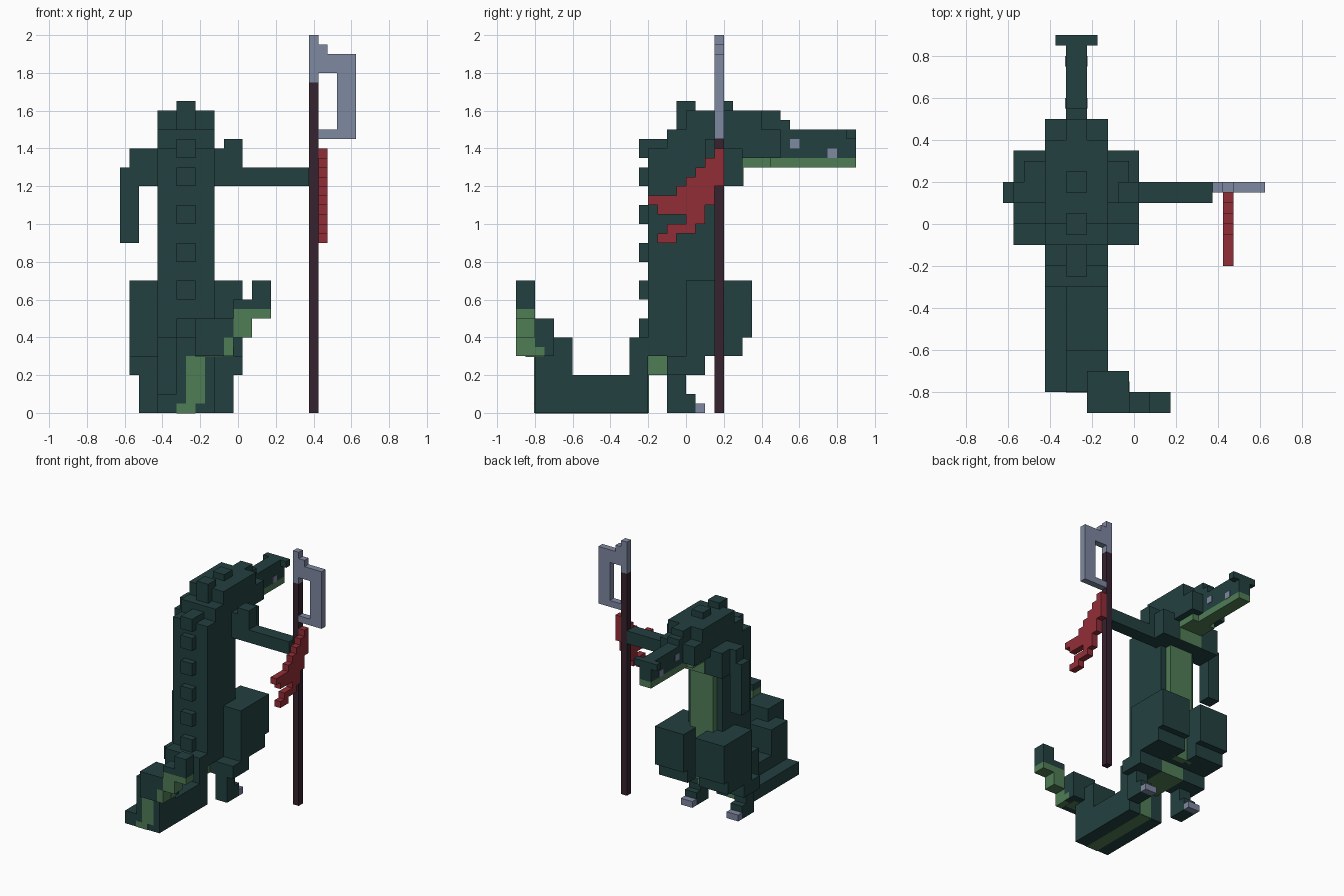
import bpy, bmesh

def material(name, rgb):
    m = bpy.data.materials.new(name)
    m.diffuse_color = (*rgb, 1)
    return m

HIDE = material("dark teal hide", (0.0168, 0.0513, 0.0513))
BELLY = material("light green belly", (0.080, 0.205, 0.093))
STEEL = material("blue grey steel", (0.21, 0.246, 0.352))
WOOD = material("dark wood", (0.037, 0.016, 0.027))
CLOTH = material("red cloth", (0.288, 0.027, 0.037))

CX = -0.275  # centre line of the creature

def boxes(name, mat, items):
    """One object from axis-aligned boxes (x0, x1, y0, y1, z0, z1)."""
    bm = bmesh.new()
    for x0, x1, y0, y1, z0, z1 in items:
        r = bmesh.ops.create_cube(bm, size=1)
        bmesh.ops.scale(bm, vec=(x1 - x0, y1 - y0, z1 - z0), verts=r["verts"])
        bmesh.ops.translate(bm, vec=((x0 + x1) / 2, (y0 + y1) / 2, (z0 + z1) / 2), verts=r["verts"])
    me = bpy.data.meshes.new(name)
    bm.to_mesh(me)
    bm.free()
    me.materials.append(mat)
    ob = bpy.data.objects.new(name, me)
    bpy.context.collection.objects.link(ob)
    return ob

def mid(w, *yz):
    """Box of width w on the centre line."""
    return (CX - w / 2, CX + w / 2, *yz)

def both(a, b, *yz):
    """Mirrored pair of boxes, offsets a..b from the centre line."""
    return [(CX + a, CX + b, *yz), (CX - b, CX - a, *yz)]

# torso, shoulders and back spikes
boxes("torso", HIDE, [mid(.3, -.2, .15, .3, 1.4), mid(.3, -.3, -.2, 0, .4)])
boxes("neck", HIDE, [mid(.3, -.1, .3, 1.35, 1.5)])
boxes("shoulders", HIDE, [mid(.5, .1, .3, 1.2, 1.4)])
boxes("belly", BELLY, [mid(.2, .15, .2, .3, 1.2), mid(.2, -.2, .1, .2, .3),
                       mid(.2, .3, .304, 1.2, 1.35), mid(.1, -.2, -.196, 0, .2)])
spikes = [mid(.1, -.25, -.2, z, z + .1) for z in (.4, .6, .8, 1.0, 1.2)]
spikes += [mid(.1, -.25, -.1, 1.35, 1.45), mid(.1, -.05, .05, 1.5, 1.65), mid(.1, .15, .25, 1.6, 1.65)]
boxes("back_spikes", HIDE, spikes)

# head and snout
boxes("head", HIDE, [mid(.3, 0, .4, 1.5, 1.6), mid(.3, .3, .5, 1.35, 1.5),
                     mid(.1, .4, .5, 1.5, 1.6), mid(.1, .5, .55, 1.5, 1.55)])
boxes("snout", HIDE, [mid(.1, .5, .9, 1.35, 1.5), mid(.2, .85, .9, 1.45, 1.5)])
boxes("jaw", BELLY, [mid(.1, .3, .9, 1.3, 1.35), mid(.2, .304, .45, 1.3, 1.35)])
boxes("eyes", STEEL, both(.05, .054, .55, .6, 1.4, 1.45))
boxes("teeth", STEEL, both(.05, .054, .75, .8, 1.35, 1.4))

# arms
boxes("right_arm", HIDE, [(-.075, .375, .1, .2, 1.2, 1.3), (-.075, .025, .1, .2, 1.3, 1.45)])
boxes("left_arm", HIDE, [(-.625, -.525, .1, .2, .9, 1.3), (-.575, -.475, .1, .2, 1.3, 1.4)])

# legs
boxes("thighs", HIDE, both(.05, .3, 0, .35, .4, .7) + both(.05, .3, 0, .3, .3, .4))
boxes("calves", HIDE, both(.1, .3, -.1, .1, .2, .3))
boxes("feet", HIDE, both(.15, .25, -.1, 0, 0, .2) + both(.15, .25, 0, .05, 0, .1))
boxes("claws", STEEL, both(.15, .25, .05, .1, 0, .05))

# tail curling up to the side
boxes("tail", HIDE, [
    (-.425, -.325, -.8, -.3, 0, .1), (-.325, -.125, -.8, -.3, 0, .2),
    (-.325, -.125, -.8, -.6, .2, .4), (-.225, -.025, -.8, -.7, .3, .5),
    (-.225, -.075, -.9, -.8, .3, .5), (-.075, -.025, -.9, -.8, .4, .5),
    (-.025, .075, -.9, -.8, .55, .6), (.075, .175, -.9, -.8, .55, .7)])
boxes("tail_underside", BELLY, [
    (-.075, -.025, -.9, -.8, .3, .4), (-.025, .075, -.9, -.8, .4, .55),
    (.075, .175, -.9, -.8, .5, .55), (-.025, -.021, -.8, -.75, .3, .35),
    (-.275, -.175, -.804, -.8, .05, .3), (-.325, -.225, -.804, -.8, 0, .05),
    (-.325, -.225, -.8, -.2, -.002, .002), (-.225, -.075, -.85, -.75, .297, .3)])

# pole axe
boxes("axe_pole", WOOD, [(.375, .425, .15, .2, 0, 1.75)])
boxes("axe_blade", STEEL, [
    (.375, .425, .15, .2, 1.75, 2), (.425, .475, .15, .2, 1.8, 1.95),
    (.475, .525, .15, .2, 1.8, 1.9), (.525, .625, .15, .2, 1.45, 1.9),
    (.425, .525, .15, .2, 1.45, 1.5)])

# torn banner: columns (y, bottom, top)
columns = [(.15, 1.2, 1.4), (.1, 1.1, 1.35), (.05, 1.0, 1.3), (0, .95, 1.25), (-.05, 1.05, 1.2),
           (-.05, .95, 1.0), (-.1, 1.05, 1.15), (-.15, 1.05, 1.15), (-.2, 1.1, 1.15),
           (-.1, .9, 1.0), (-.15, .9, .95)]
boxes("banner", CLOTH, [(.425, .475, y, y + .05, a, b) for y, a, b in columns])
